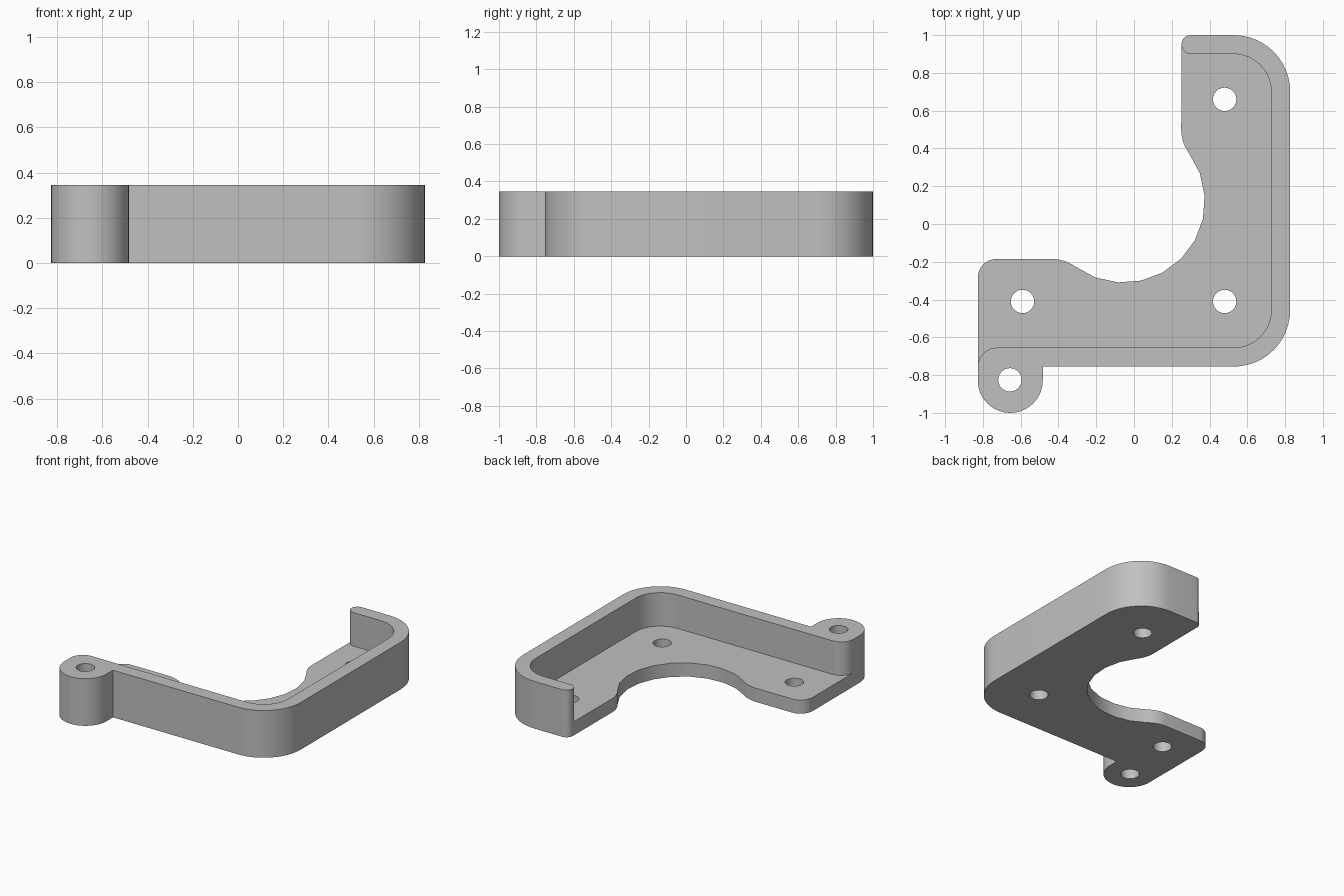
import bpy, bmesh
from math import sin, cos, tan, radians
from mathutils import Vector

if "Cube" in bpy.data.objects:
    bpy.data.objects.remove(bpy.data.objects["Cube"], do_unlink=True)

HEIGHT, FLOOR, HOLE = 0.345, 0.1, 0.062

grey = bpy.data.materials.new("plain grey")
grey.use_nodes = True
colour = (0.53, 0.53, 0.53, 1)
grey.diffuse_color = colour
grey.node_tree.nodes["Principled BSDF"].inputs["Base Color"].default_value = colour


def arc(cx, cy, r, start, end, steps):
    angles = [radians(start + (end - start) * i / steps) for i in range(steps + 1)]
    return [Vector((cx + r * cos(a), cy + r * sin(a))) for a in angles]


def rounded(corners, closed=True, steps=12):
    """Outline through (x, y, radius) corners; open paths keep their end points."""
    pts, n = [], len(corners)
    for i, (x, y, r) in enumerate(corners):
        p = Vector((x, y))
        if r == 0 or (not closed and i in (0, n - 1)):
            pts.append(p)
            continue
        a = (Vector(corners[i - 1][:2]) - p).normalized()
        b = (Vector(corners[(i + 1) % n][:2]) - p).normalized()
        half = a.angle(b) / 2
        centre = p + (a + b).normalized() * r / sin(half)
        u = p + a * r / tan(half) - centre
        v = p + b * r / tan(half) - centre
        sweep = u.angle(v)
        for k in range(steps + 1):
            t = k / steps
            pts.append(centre + (u * sin((1 - t) * sweep) + v * sin(t * sweep)) / sin(sweep))
    return pts


def prism(name, outlines, bottom, top):
    bm = bmesh.new()
    for outline in outlines:
        verts = [bm.verts.new((p.x, p.y, bottom)) for i, p in enumerate(outline)
                 if (p - outline[i - 1]).length > 1e-4]
        face = bm.faces.new(verts)
        new = bmesh.ops.extrude_face_region(bm, geom=[face], use_keep_orig=True)["geom"]
        bmesh.ops.translate(bm, vec=(0, 0, top - bottom),
                            verts=[g for g in new if isinstance(g, bmesh.types.BMVert)])
    bmesh.ops.recalc_face_normals(bm, faces=bm.faces)
    mesh = bpy.data.meshes.new(name)
    bm.to_mesh(mesh)
    bm.free()
    mesh.materials.append(grey)
    obj = bpy.data.objects.new(name, mesh)
    bpy.context.collection.objects.link(obj)
    return obj


def combine(target, other, operation):
    mod = target.modifiers.new(operation.lower(), "BOOLEAN")
    mod.operation, mod.solver, mod.object = operation, "EXACT", other
    bpy.ops.object.select_all(action="DESELECT")
    bpy.context.view_layer.objects.active = target
    target.select_set(True)
    bpy.ops.object.modifier_apply(modifier=mod.name)
    bpy.data.objects.remove(other, do_unlink=True)


# Outer edge shared by floor and rim: screw post, long sides, rounded rim end
outer = [(-0.827, -1, 0.172), (-0.483, -1, 0.172), (-0.483, -0.755, 0),
         (0.827, -0.755, 0.3), (0.827, 1, 0.3), (0.252, 1, 0.05)]

# Floor plate with a round bite blended into its two arms
bite = (arc(0.46, 0.5, 0.21, 180, 216.4, 6)
        + arc(-0.055, 0.12, 0.43, 36.4, -126.4, 10)
        + arc(-0.435, -0.395, 0.21, 53.6, 90, 6))
floor_outline = rounded(outer + [(p.x, p.y, 0) for p in bite] + [(-0.827, -0.185, 0.1)])
bracket = prism("bracket", [floor_outline], 0, FLOOR)

# Raised rim with screw post
rim_outline = rounded(outer + [(0.252, 0.9, 0.05), (0.727, 0.9, 0.2),
                               (0.727, -0.655, 0.2), (-0.827, -0.655, 0.1)])
rim = prism("rim", [rim_outline], 0, HEIGHT)
combine(bracket, rim, "UNION")

# Screw holes through the floor and the post
centres = [(-0.657, -0.825), (-0.59, -0.41), (0.48, -0.41), (0.48, 0.66)]
drill = prism("drill", [arc(x, y, HOLE, 0, 345, 23) for x, y in centres], -0.1, HEIGHT + 0.1)
drill.hide_render = True
combine(bracket, drill, "DIFFERENCE")

bpy.ops.object.shade_smooth_by_angle(angle=radians(30))
